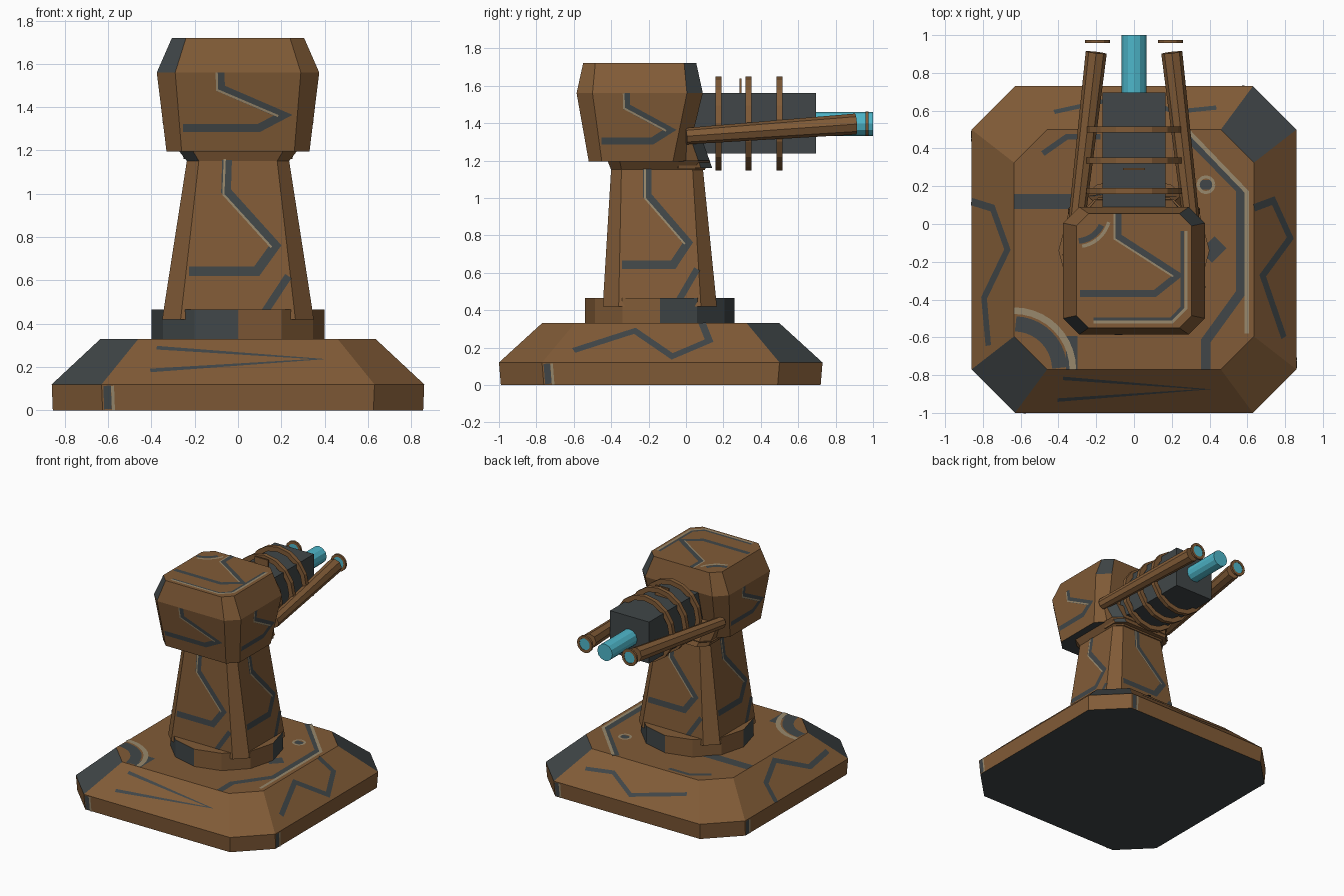
import bpy, bmesh, math
from mathutils import Vector

if "Cube" in bpy.data.objects:
    bpy.data.objects.remove(bpy.data.objects["Cube"])


def material(name, rgb):
    m = bpy.data.materials.new(name)
    m.diffuse_color = (*rgb, 1)
    m.use_nodes = True
    m.node_tree.nodes["Principled BSDF"].inputs["Base Color"].default_value = m.diffuse_color
    return m


BROWN = material("brown_armour", (0.220, 0.105, 0.038))
GREY = material("dark_grey", (0.052, 0.062, 0.065))
TAN = material("tan_line", (0.314, 0.246, 0.150))
CYAN = material("cyan_glow", (0.076, 0.470, 0.590))


def finish(name, bm, mats, rule=None, fix=True):
    if fix:
        bmesh.ops.recalc_face_normals(bm, faces=bm.faces)
    bm.normal_update()
    if rule:
        for f in bm.faces:
            f.material_index = rule(f.normal)
    me = bpy.data.meshes.new(name)
    bm.to_mesh(me)
    bm.free()
    for m in mats:
        me.materials.append(m)
    ob = bpy.data.objects.new(name, me)
    bpy.context.collection.objects.link(ob)
    return ob


def octagon(z, xh, y0, y1, c):
    a = xh - c
    return [Vector((x, y, z)) for x, y in (
        (a, y0), (xh, y0 + c), (xh, y1 - c), (a, y1),
        (-a, y1), (-xh, y1 - c), (-xh, y0 + c), (-a, y0))]


def loft(name, sections, rule):
    """Stack of chamfered rectangles; returns side quads as quads[level][side]."""
    bm = bmesh.new()
    loops = [octagon(*s) for s in sections]
    vs = [[bm.verts.new(p) for p in lp] for lp in loops]
    quads = []
    for i in range(len(vs) - 1):
        row = []
        for k in range(8):
            j = (k + 1) % 8
            bm.faces.new((vs[i][k], vs[i][j], vs[i + 1][j], vs[i + 1][k]))
            row.append((loops[i][k], loops[i][j], loops[i + 1][j], loops[i + 1][k]))
        quads.append(row)
    bm.faces.new(vs[0][::-1])
    bm.faces.new(vs[-1])
    finish(name, bm, [BROWN, GREY], rule)
    return quads


RIGHT, BACK, LEFT, FRONT = 1, 3, 5, 7


def stripe(name, quad, uv, width, mat, lift=0.002):
    """Thin painted line laid on a flat quad, following points in 0..1 space."""
    a, b, c, d = quad
    n = (b - a).cross(d - a).normalized()
    pts = [a.lerp(b, u).lerp(d.lerp(c, u), v) + n * lift for u, v in uv]
    dirs = [(q - p).normalized() for p, q in zip(pts, pts[1:])]
    bm = bmesh.new()
    pairs = []
    for i, p in enumerate(pts):
        s1 = n.cross(dirs[max(i - 1, 0)])
        s2 = n.cross(dirs[min(i, len(dirs) - 1)])
        s = (s1 + s2).normalized()
        s *= width / 2 / max(s.dot(s1), 0.4)
        pairs.append((bm.verts.new(p - s), bm.verts.new(p + s)))
    for (l0, r0), (l1, r1) in zip(pairs, pairs[1:]):
        bm.faces.new((l0, l1, r1, r0))
    finish(name, bm, [mat], fix=False)


def tube(name, p, q, r1, r2, sides, mat):
    p, q = Vector(p), Vector(q)
    bm = bmesh.new()
    mtx = (q - p).to_track_quat('Z', 'Y').to_matrix().to_4x4()
    mtx.translation = (p + q) / 2
    bmesh.ops.create_cone(bm, cap_ends=True, segments=sides, radius1=r1, radius2=r2,
                          depth=(q - p).length, matrix=mtx)
    return finish(name, bm, [mat])


def hoop(name, cx, cy, cz, r_out, r_in, thick, sides):
    bm = bmesh.new()
    prof = [(r_out, -thick / 2), (r_out, thick / 2), (r_in, thick / 2), (r_in, -thick / 2)]
    rows = []
    for i in range(sides):
        t = 2 * math.pi * i / sides
        rows.append([bm.verts.new((cx + r * math.cos(t), cy + o, cz + r * math.sin(t)))
                     for r, o in prof])
    for i in range(sides):
        r0, r1 = rows[i], rows[(i + 1) % sides]
        for k in range(4):
            j = (k + 1) % 4
            bm.faces.new((r0[k], r0[j], r1[j], r1[k]))
    finish(name, bm, [BROWN])


def box(name, x0, x1, y0, y1, z0, z1, mat):
    bm = bmesh.new()
    for v in bmesh.ops.create_cube(bm, size=1)["verts"]:
        v.co = ((x0, x1)[v.co.x > 0], (y0, y1)[v.co.y > 0], (z0, z1)[v.co.z > 0])
    finish(name, bm, [mat])


# two opposite corners are grey on upward slopes, undersides are grey
def corner_rule(n):
    return int((n.x * n.y > 0.1 and n.z > 0.1) or n.z < -0.9)


def side_corner_rule(n):
    return int(n.x * n.y > 0.3)


# base slab
base = loft("base", [(0, .855, -.99, .72, .23), (.12, .86, -1, .73, .23),
                     (.33, .635, -.77, .5, .175)], corner_rule)

# twelve-sided collar
collar = tube("collar", (0, -.14, .33), (0, -.14, .465), .4, .4, 12, BROWN)
collar.data.materials.append(GREY)
for f in collar.data.polygons:
    f.material_index = int(f.normal.x * f.normal.y > 0.2 and abs(f.normal.z) < .5)

# pillar, neck and gun mount
pillar = loft("pillar", [(.42, .35, -.445, .165, .085), (1.16, .235, -.4, .09, .055)],
              lambda n: int(n.z < -0.9))
loft("neck", [(1.15, .235, -.4, .1, .055), (1.2, .275, -.42, .13, .065)], side_corner_rule)
loft("gun_mount", [(1.16, .25, -.1, .14, .06), (1.33, .3, -.1, .08, .06)], side_corner_rule)

# head
head = loft("head", [(1.195, .33, -.52, 0, .07), (1.56, .375, -.585, .09, .085),
                     (1.72, .305, -.55, .055, .065)], corner_rule)

# gun body, hoops, sight and barrel
box("gun_body", -.168, .168, .02, .695, 1.237, 1.56, GREY)
for i, y in enumerate((.175, .335, .5)):
    hoop(f"gun_hoop_{i}", 0, y, 1.398, .252, .215, .032, 16)
box("gun_sight", -.058, .058, .285, .297, 1.54, 1.638, BROWN)
tube("barrel", (0, .68, 1.395), (0, 1, 1.395), .065, .065, 12, CYAN)

# side tubes with floating muzzle rings
for s, side in ((-1, "left"), (1, "right")):
    tube(f"side_tube_{side}", (s * .305, 0, 1.33), (s * .2, .908, 1.395), .044, .056, 8, BROWN)
    hoop(f"muzzle_ring_{side}", s * .193, .967, 1.397, .066, .045, .016, 12)
    tube(f"muzzle_glow_{side}", (s * .193, .962, 1.397), (s * .193, .972, 1.397),
         .046, .046, 12, CYAN)

# bent painted line repeated on pillar, head sides and head top
BEND = [(.36, 1), (.36, .8), (.88, .46), (.68, .3), (.03, .3)]
EDGE = [(.33, 1), (.33, .78), (.84, .45)]
t = octagon(1.72, .305, -.55, .055, 0)
head_top = (t[6], t[0], t[3], t[4])
panels = [(f"pillar_{k}", pillar[0][k], .045) for k in (RIGHT, BACK, LEFT, FRONT)]
panels += [(f"head_{k}", head[0][k], .038) for k in (RIGHT, LEFT, FRONT)]
panels.append(("head_top", head_top, .036))
for name, quad, w in panels:
    stripe(name + "_line", quad, BEND, w, GREY)
    stripe(name + "_edge", quad, EDGE, .01, TAN, .004)
for k in (RIGHT, BACK, LEFT, FRONT):
    stripe(f"pillar_foot_{k}", pillar[0][k], [(.72, .03), (.98, .27)], .035, GREY)
stripe("head_top_rim", head_top, [(.15, .05), (.83, .05), (.95, .17), (.95, .85)], .016, TAN, .004)
stripe("head_top_rim_inner", head_top, [(.15, .075), (.82, .075), (.92, .18), (.92, .85)],
       .018, GREY)


def arc(cu, cv, ru, rv, a0, a1, n=10):
    return [(cu + ru * math.cos(math.radians(a0 + (a1 - a0) * i / n)),
             cv + rv * math.sin(math.radians(a0 + (a1 - a0) * i / n))) for i in range(n + 1)]


# small arc at the top left of the head
stripe("head_arc", head_top, arc(0, 1, .24, .24, -85, -25), .03, GREY)
stripe("head_arc_edge", head_top, arc(0, 1, .29, .29, -80, -15), .018, TAN)

# painted lines on the base top
t = octagon(.33, .635, -.77, .5, 0)
top = (t[6], t[0], t[3], t[4])
stripe("base_band", top, [(0, .70), (.5, .70)], .08, GREY)
stripe("base_rim", top, [(.70, 1), (.945, .75), (.945, .32), (.80, .12), (.80, 0)], .05, GREY)
stripe("base_rim_edge", top, [(.72, 1), (.97, .74), (.97, .15)], .022, TAN, .004)
stripe("base_arc", top, arc(0, 0, .19, .19, 2, 88), .08, GREY)
stripe("base_arc_edge", top, arc(0, 0, .245, .245, 0, 90), .035, TAN, .004)
stripe("base_front_mark", top, [(.24, 0), (.24, .14)], .06, GREY)
stripe("base_back_mark", top, [(.12, .9), (.22, .97), (.36, .97)], .03, GREY)
stripe("base_ring", top, arc(.80, .77, .033, .033, 0, 360, 12), .016, TAN, .004)
stripe("base_spot", top, [(.775, .77), (.825, .77)], .05, GREY)
stripe("base_patch", top, [(.80, .47), (.86, .53)], .09, GREY)

# painted lines on the base slopes
slopes = {
    FRONT: ([(.12, .8), (.85, .55), (.15, .3)], .025),
    BACK: ([(.1, .5), (.3, .6), (.5, .2), (.9, .6)], .03),
    RIGHT: ([(.74, 1), (.74, .55), (.55, .15), (.36, .8), (.1, .3)], .04),
    LEFT: ([(.3, 0), (.3, .5), (.5, .85), (.72, .3), (.95, .4)], .04),
}
for k, (uv, w) in slopes.items():
    stripe(f"base_slope_line_{k}", base[1][k], uv, w, GREY)
    stripe(f"base_wall_mark_{k}", base[0][k], [(.02, .05), (.02, .95)], .035, GREY)
    stripe(f"base_wall_edge_{k}", base[0][k], [(.04, 0), (.04, .95)], .014, TAN, .004)
